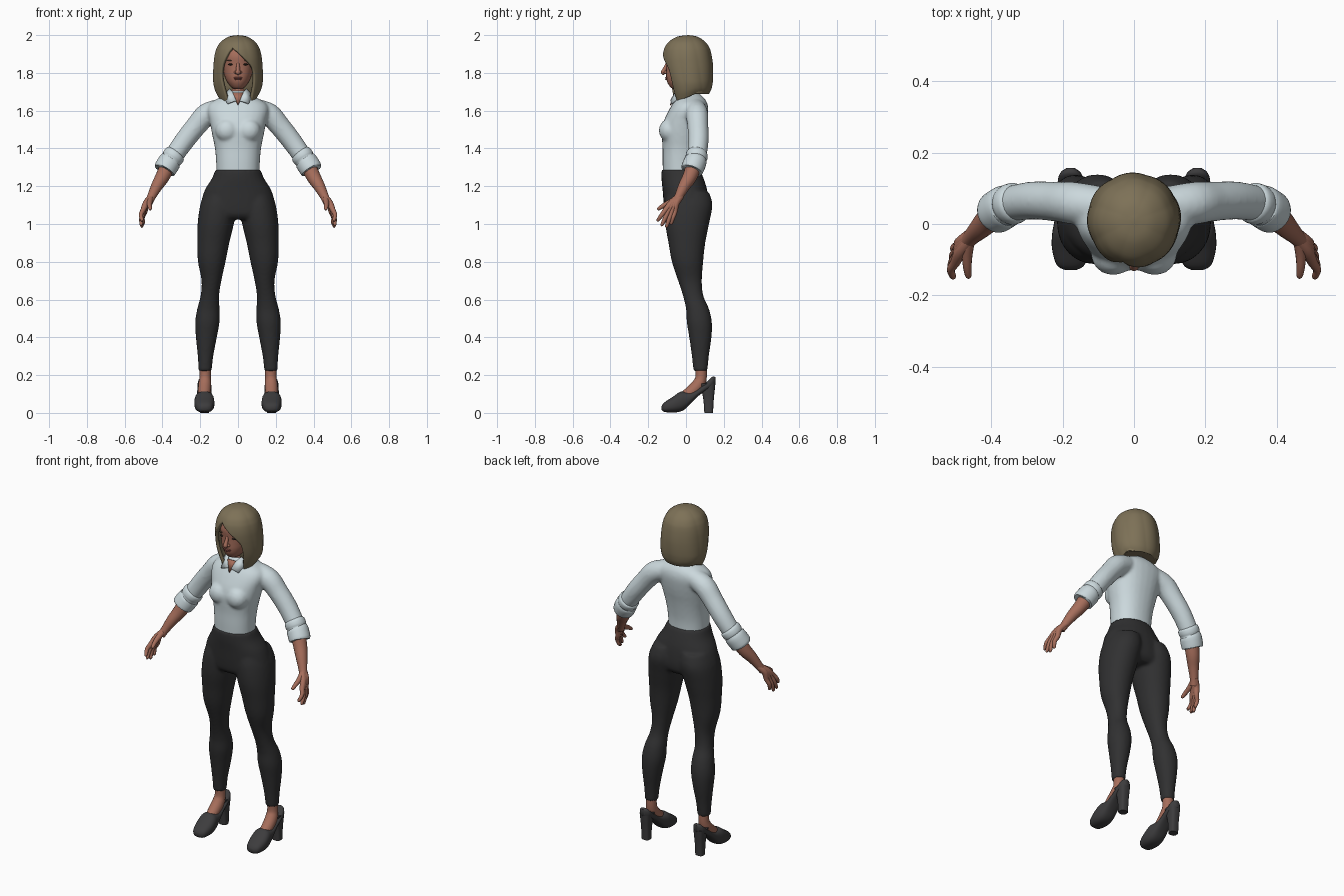
import bpy, bmesh, math
from mathutils import Vector, Matrix


def material(name, rgb):
    m = bpy.data.materials.new(name)
    m.diffuse_color = (*rgb, 1)
    return m


SKIN = material("skin", (0.38, 0.155, 0.105))
HAIR = material("hair", (0.205, 0.165, 0.095))
SHIRT = material("shirt_fabric", (0.60, 0.69, 0.72))
PANTS = material("trouser_fabric", (0.03, 0.03, 0.031))
SHOE = material("shoe_leather", (0.046, 0.045, 0.047))
LIPS = material("lips", (0.27, 0.085, 0.07))
DARK = material("eye_dark", (0.03, 0.02, 0.015))
BROW = material("brow", (0.12, 0.07, 0.04))


def spline(rows, k=4):
    """Smooth interpolation through rows of numbers."""
    out = []
    for i in range(len(rows) - 1):
        p = [rows[max(0, min(len(rows) - 1, i + d))] for d in (-1, 0, 1, 2)]
        for s in range(k):
            t = s / k
            out.append([b + 0.5 * t * (c - a + t * (2 * a - 5 * b + 4 * c - d + t * (3 * (b - c) + d - a)))
                        for a, b, c, d in zip(*p)])
    out.append(list(rows[-1]))
    return out


def skin_rings(bm, rings):
    """Bridge rings of points and cap both ends."""
    vs = [[bm.verts.new(p) for p in r] for r in rings]
    n = len(vs[0])
    faces = [bm.faces.new(vs[0]), bm.faces.new(vs[-1][::-1])]
    for a, b in zip(vs, vs[1:]):
        for j in range(n):
            faces.append(bm.faces.new((a[j], b[j], b[(j + 1) % n], a[(j + 1) % n])))
    bmesh.ops.recalc_face_normals(bm, faces=faces)


def loft(bm, rows, axis="z", n=28, e=2.0, side=1):
    """Rows: position on axis, x range, range on the remaining axis."""
    rings = []
    for t, x0, x1, b0, b1 in spline(rows):
        ring = []
        for j in range(n):
            a = 2 * math.pi * j / n
            c, s = math.cos(a), math.sin(a)
            x = (x0 + x1) / 2 + (x1 - x0) / 2 * math.copysign(abs(c) ** (2 / e), c)
            b = (b0 + b1) / 2 + (b1 - b0) / 2 * math.copysign(abs(s) ** (2 / e), s)
            ring.append((side * x, b, t) if axis == "z" else (side * x, t, b))
        rings.append(ring)
    skin_rings(bm, rings)


def body(bm, rows, **kw):
    """Loft that is symmetric in x: rows of z, half width, front, back."""
    loft(bm, [(z, -w, w, f, b) for z, w, f, b in rows], **kw)


def tube(bm, rows, n=16, side=1, k=4):
    """Round tube through rows of x, y, z, radius."""
    pts = spline(rows, k)
    rings = []
    for i, p in enumerate(pts):
        d = Vector(pts[min(i + 1, len(pts) - 1)][:3]) - Vector(pts[max(i - 1, 0)][:3])
        u = d.cross(Vector((1, 0, 0))).normalized()
        v = d.cross(u).normalized()
        ring = [Vector(p[:3]) + p[3] * (u * math.cos(a) + v * math.sin(a))
                for a in (2 * math.pi * j / n for j in range(n))]
        rings.append([(side * q.x, q.y, q.z) for q in ring])
    skin_rings(bm, rings)


def blob(bm, loc, size, tilt=0):
    m = Matrix.Translation(loc) @ Matrix.Rotation(tilt, 4, "Y") @ Matrix.Diagonal((*size, 1))
    bmesh.ops.create_uvsphere(bm, u_segments=20, v_segments=12, radius=1, matrix=m)


def finish(name, bm, mat, mirror=False, fuse=0):
    for f in bm.faces:
        f.smooth = True
    for e in bm.edges:
        e.smooth = e.calc_face_angle(0) < 0.9
    me = bpy.data.meshes.new(name)
    bm.to_mesh(me)
    bm.free()
    me.materials.append(mat)
    ob = bpy.data.objects.new(name, me)
    bpy.context.scene.collection.objects.link(ob)
    if mirror:
        ob.modifiers.new("mirror", "MIRROR").use_mirror_merge = False
    if fuse:
        r = ob.modifiers.new("fuse", "REMESH")
        r.mode, r.voxel_size, r.use_smooth_shade = "VOXEL", fuse, True
        s = ob.modifiers.new("soften", "SMOOTH")
        s.factor, s.iterations = 0.5, 5
    return ob


# Shirt: torso, bust and sleeves fused into one surface
bm = bmesh.new()
body(bm, [(1.25, .113, -.122, .068), (1.33, .116, -.124, .07), (1.4, .122, -.124, .08),
          (1.46, .134, -.128, .092), (1.5, .142, -.129, .102), (1.55, .152, -.116, .112),
          (1.6, .163, -.092, .118), (1.635, .152, -.072, .114), (1.662, .112, -.055, .1),
          (1.69, .055, -.045, .072)], e=2.25)
for s in (1, -1):
    blob(bm, (s * .058, -.088, 1.495), (.062, .056, .062))
    tube(bm, [(.09, .05, 1.61, .055), (.165, .058, 1.58, .06), (.22, .063, 1.52, .056),
              (.28, .066, 1.445, .054), (.33, .06, 1.375, .051), (.36, .05, 1.33, .046)], side=s)
finish("shirt", bm, SHIRT, fuse=.009)

# Rolled cuffs
bm = bmesh.new()
tube(bm, [(.328, .061, 1.378, .048), (.334, .059, 1.37, .057), (.346, .055, 1.352, .058),
          (.354, .052, 1.34, .054), (.36, .05, 1.332, .06), (.385, .034, 1.293, .06),
          (.39, .031, 1.285, .055), (.388, .032, 1.288, .04)], n=24, k=3)
finish("sleeve_cuffs", bm, SHIRT, mirror=True)

# Collar flaps folded over a low stand
bm = bmesh.new()
body(bm, [(1.665, .064, -.056, .078), (1.69, .057, -.05, .068), (1.705, .05, -.035, .06)])
finish("collar_stand", bm, SHIRT)
bm = bmesh.new()
bm.faces.new([bm.verts.new(p) for p in ((.012, -.083, 1.655), (.058, -.078, 1.638),
                                        (.078, -.022, 1.685), (.045, -.03, 1.715), (.03, -.058, 1.70))])
ob = finish("collar_flaps", bm, SHIRT, mirror=True)
ob.modifiers.new("thickness", "SOLIDIFY").thickness = .008

# Open neckline
bm = bmesh.new()
bm.faces.new([bm.verts.new(p) for p in ((-.032, -.06, 1.695), (0, -.086, 1.63), (.032, -.06, 1.695))])
ob = finish("open_neckline", bm, SKIN)
ob.modifiers.new("thickness", "SOLIDIFY").thickness = .008

# Trousers: pelvis and legs fused
bm = bmesh.new()
body(bm, [(1.287, .12, -.13, .075), (1.24, .139, -.13, .094), (1.18, .176, -.124, .112),
          (1.1, .2, -.117, .122), (1.05, .206, -.108, .115), (1.025, .2, -.085, .09)], e=2.2)
for s in (1, -1):
    loft(bm, [(1.17, .008, .172, -.1, .122), (1.1, .005, .2, -.112, .14), (1.0, .022, .214, -.11, .122),
              (.9, .046, .216, -.093, .102), (.8, .066, .212, -.075, .091), (.7, .088, .193, -.042, .084),
              (.62, .1, .198, -.016, .092), (.55, .098, .216, 0, .122), (.48, .098, .227, .004, .137),
              (.4, .112, .223, .017, .135), (.3, .131, .213, .031, .121), (.222, .139, .209, .039, .114)],
         side=s, e=2.1)
finish("trousers", bm, PANTS, fuse=.009)

# Ankles and insteps
bm = bmesh.new()
tube(bm, [(.174, .078, .26, .031), (.174, .08, .19, .03), (.176, .066, .15, .034),
          (.178, .03, .112, .034), (.178, -.02, .075, .03)])
finish("feet", bm, SKIN, mirror=True)

# Shoes and block heels
bm = bmesh.new()
c = .178
loft(bm, [(y, c - w, c + w, z0, z1) for y, w, z0, z1 in (
    (-.129, .016, .016, .036), (-.115, .039, .005, .055), (-.07, .052, .002, .085),
    (-.03, .052, .007, .112), (0, .047, .024, .112), (.03, .042, .055, .112), (.07, .038, .093, .133),
    (.11, .037, .118, .165), (.14, .031, .135, .192), (.157, .012, .15, .188))], axis="y", e=2.5)
finish("shoes", bm, SHOE, mirror=True)
bm = bmesh.new()
loft(bm, [(z, c - w, c + w, f, b) for z, w, f, b in (
    (.155, .034, .07, .155), (.12, .03, .082, .152), (.07, .026, .092, .147), (0, .024, .097, .143))], e=3)
finish("shoe_heels", bm, SHOE, mirror=True)

# Forearms and hands
bm = bmesh.new()
tube(bm, [(.365, .046, 1.32, .042), (.4, .02, 1.25, .038), (.43, -.01, 1.2, .031),
          (.458, -.038, 1.145, .023), (.472, -.055, 1.115, .022)])
finish("forearms", bm, SKIN, mirror=True)
bm = bmesh.new()
for i, (ky, tip) in enumerate(((-.108, (.508, -.147, 1.022)), (-.092, (.512, -.126, .998)),
                               (-.075, (.508, -.102, .99)), (-.059, (.5, -.078, 1.005)))):
    kz = 1.075 - .003 * i
    mid = (.514 - .003 * i, (ky + tip[1]) / 2, (kz + tip[2]) / 2)
    tube(bm, [(.458, -.042 + .005 * i, 1.145, .016), (.486, (ky - .045) / 2, 1.11, .018),
              (.502 - .003 * i, ky, kz, .014), (*mid, .0115), (*tip, .009),
              (tip[0] - .003, tip[1] - .002, tip[2] - .006, .004)], n=12)
tube(bm, [(.462, -.045, 1.14, .016), (.468, -.085, 1.115, .015), (.468, -.12, 1.097, .012),
          (.465, -.145, 1.08, .009), (.464, -.15, 1.075, .004)], n=12)
finish("hands", bm, SKIN, mirror=True)

# Head, neck and nose
bm = bmesh.new()
body(bm, [(1.714, .02, -.066, -.02), (1.725, .036, -.083, .01), (1.75, .056, -.099, .05),
          (1.78, .07, -.105, .075), (1.81, .078, -.105, .09), (1.845, .084, -.105, .1),
          (1.89, .085, -.108, .105), (1.93, .075, -.09, .09), (1.955, .05, -.05, .06)], e=2.15)
tube(bm, [(0, .005, 1.63, .05), (0, .008, 1.68, .046), (0, .01, 1.76, .045)], n=24)
tube(bm, [(0, -.098, 1.855, .007), (0, -.106, 1.835, .009), (0, -.116, 1.812, .012),
          (0, -.119, 1.802, .013), (0, -.112, 1.795, .009)])
for s in (1, -1):
    blob(bm, (s * .012, -.108, 1.803), (.009, .01, .008))
finish("head", bm, SKIN)

# Lips, eyes and brows
bm = bmesh.new()
blob(bm, (0, -.1015, 1.774), (.024, .009, .005))
blob(bm, (0, -.101, 1.766), (.019, .009, .005))
finish("lips", bm, LIPS)
bm = bmesh.new()
blob(bm, (.038, -.0945, 1.845), (.015, .006, .005))
finish("eyes", bm, DARK, mirror=True)
bm = bmesh.new()
blob(bm, (.041, -.096, 1.866), (.02, .006, .0035), .12)
finish("brows", bm, BROW, mirror=True)

# Bobbed hair: open sheet around the face with a side-swept fringe
bm = bmesh.new()
profile = [(2.0, 0, .012, .012, -.28, .28), (1.992, .048, -.045, .06, -.28, .28),
           (1.965, .09, -.09, .1, -.28, .28), (1.935, .11, -.111, .122, -.28, .28),
           (1.91, .119, -.119, .131, -.02, .42), (1.88, .125, -.123, .137, .25, .55),
           (1.85, .128, -.123, .141, .5, .66), (1.82, .13, -.12, .143, .67, .72),
           (1.78, .131, -.113, .143, .73, .74), (1.73, .129, -.1, .14, .72, .66),
           (1.68, .12, -.085, .134, .7, .58), (1.637, .104, -.072, .122, .75, .55)]
N = 96
grid = []
for z, rx, yf, yb, tr, tl in spline(profile):
    if z > 1.935:
        tr, tl = -.28, .28
    row = []
    for j in range(N + 1):
        t = tr + (2 * math.pi - tl - tr) * j / N
        back = min(1, (1 - math.cos(t)) * .8)
        lock = 1 + .022 * (abs(math.sin(4 * t + .28 * 4 + 3 * (z - 1.8))) - .6)
        zz = z if z > 1.76 else 1.76 - (1.76 - z) * (1 - .42 * back)
        row.append(bm.verts.new((rx * lock * math.sin(t),
                                 (yf + yb) / 2 - (yb - yf) / 2 * lock * math.cos(t), zz)))
    grid.append(row)
for a, b in zip(grid, grid[1:]):
    for j in range(N):
        bm.faces.new((a[j], b[j], b[j + 1], a[j + 1]))
bmesh.ops.remove_doubles(bm, verts=bm.verts, dist=.0004)
ob = finish("hair", bm, HAIR)
sol = ob.modifiers.new("thickness", "SOLIDIFY")
sol.thickness, sol.offset = .018, -1

# Inner hair filling the space behind the face
bm = bmesh.new()
body(bm, [(1.693, .105, -.02, .118), (1.74, .115, -.035, .125), (1.82, .116, -.04, .128), (1.92, .1, -.04, .11)])
finish("inner_hair", bm, HAIR)
